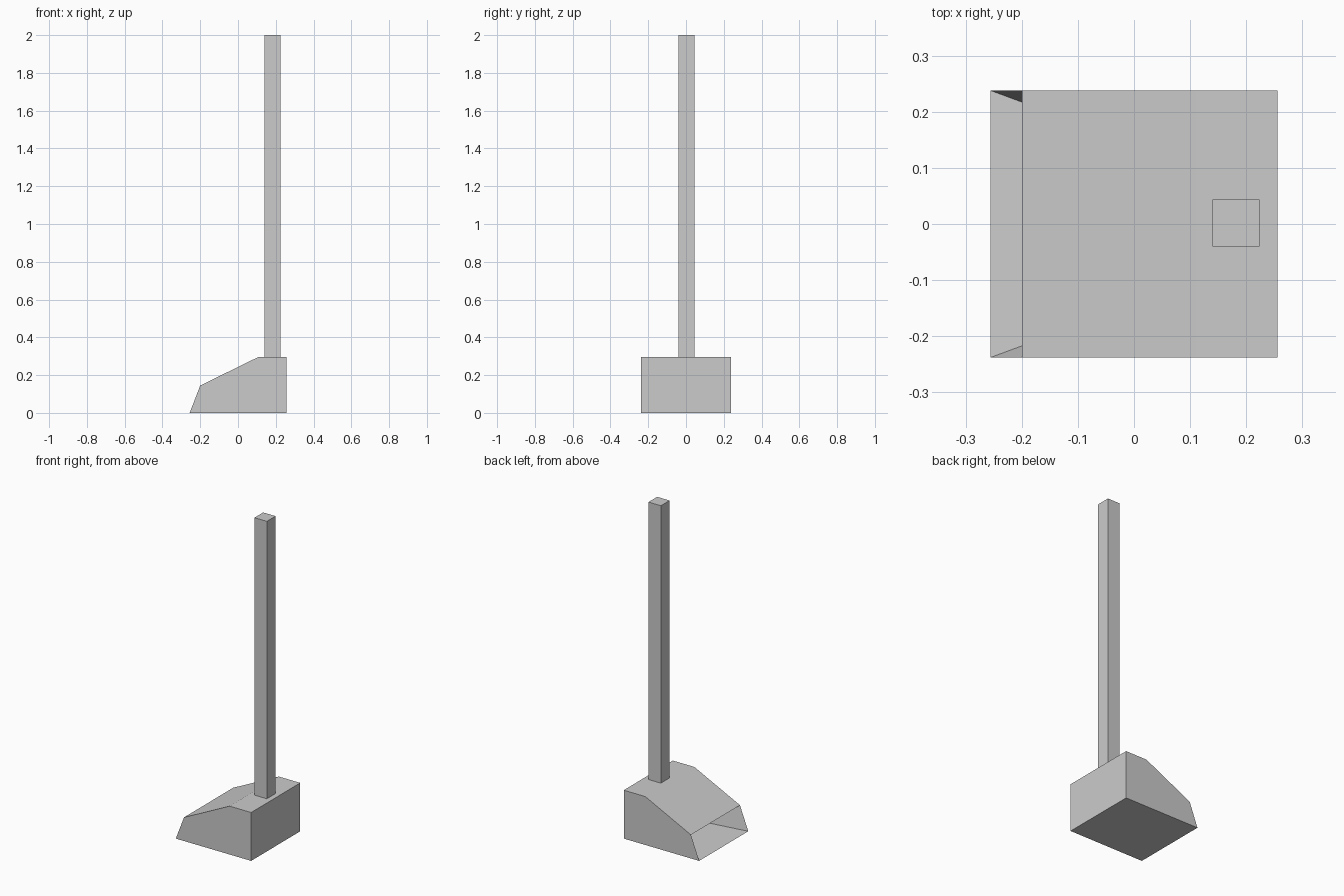
import bpy
import bmesh
from mathutils import Vector

cube = bpy.data.objects.get("Cube")
if cube:
    bpy.data.objects.remove(cube, do_unlink=True)

grey = bpy.data.materials.new("plain_grey")
grey.use_nodes = True
colour = (0.6, 0.6, 0.6, 1)
grey.diffuse_color = colour
grey.node_tree.nodes["Principled BSDF"].inputs["Base Color"].default_value = colour


def add_object(name, bm):
    bmesh.ops.recalc_face_normals(bm, faces=bm.faces)
    mesh = bpy.data.meshes.new(name)
    bm.to_mesh(mesh)
    bm.free()
    mesh.materials.append(grey)
    obj = bpy.data.objects.new(name, mesh)
    bpy.context.collection.objects.link(obj)
    return obj


# Pan: side profile pushed across the width
HALF_WIDTH = 0.238
profile = [(-0.256, 0), (-0.2, 0.145), (0.11, 0.297), (0.256, 0.297), (0.256, 0)]
bm = bmesh.new()
side = bm.faces.new([bm.verts.new((x, -HALF_WIDTH, z)) for x, z in profile])
pushed = bmesh.ops.extrude_face_region(bm, geom=[side], use_keep_orig=True)
bmesh.ops.translate(bm, vec=(0, 2 * HALF_WIDTH, 0),
                    verts=[g for g in pushed["geom"] if isinstance(g, bmesh.types.BMVert)])
bmesh.ops.recalc_face_normals(bm, faces=bm.faces)

# Mouth: the sloping end face is pushed in and narrowed into a tapering hollow
mouth = min(bm.faces, key=lambda f: f.calc_center_median().x)
pushed = bmesh.ops.extrude_face_region(bm, geom=[mouth])
inner = [g for g in pushed["geom"] if isinstance(g, bmesh.types.BMVert)]
centre = sum((v.co for v in inner), Vector()) / len(inner)
for v in inner:
    v.co = centre + (v.co - centre) * 0.3 + Vector((0.43, 0, 0))
if mouth.is_valid:
    bmesh.ops.delete(bm, geom=[mouth], context="FACES_ONLY")
add_object("pan", bm)

# Handle: upright square post
bm = bmesh.new()
bmesh.ops.create_cube(bm, size=1)
bmesh.ops.scale(bm, vec=(0.084, 0.084, 1.71), verts=bm.verts)
bmesh.ops.translate(bm, vec=(0.182, 0.002, 1.145), verts=bm.verts)
add_object("handle", bm)
